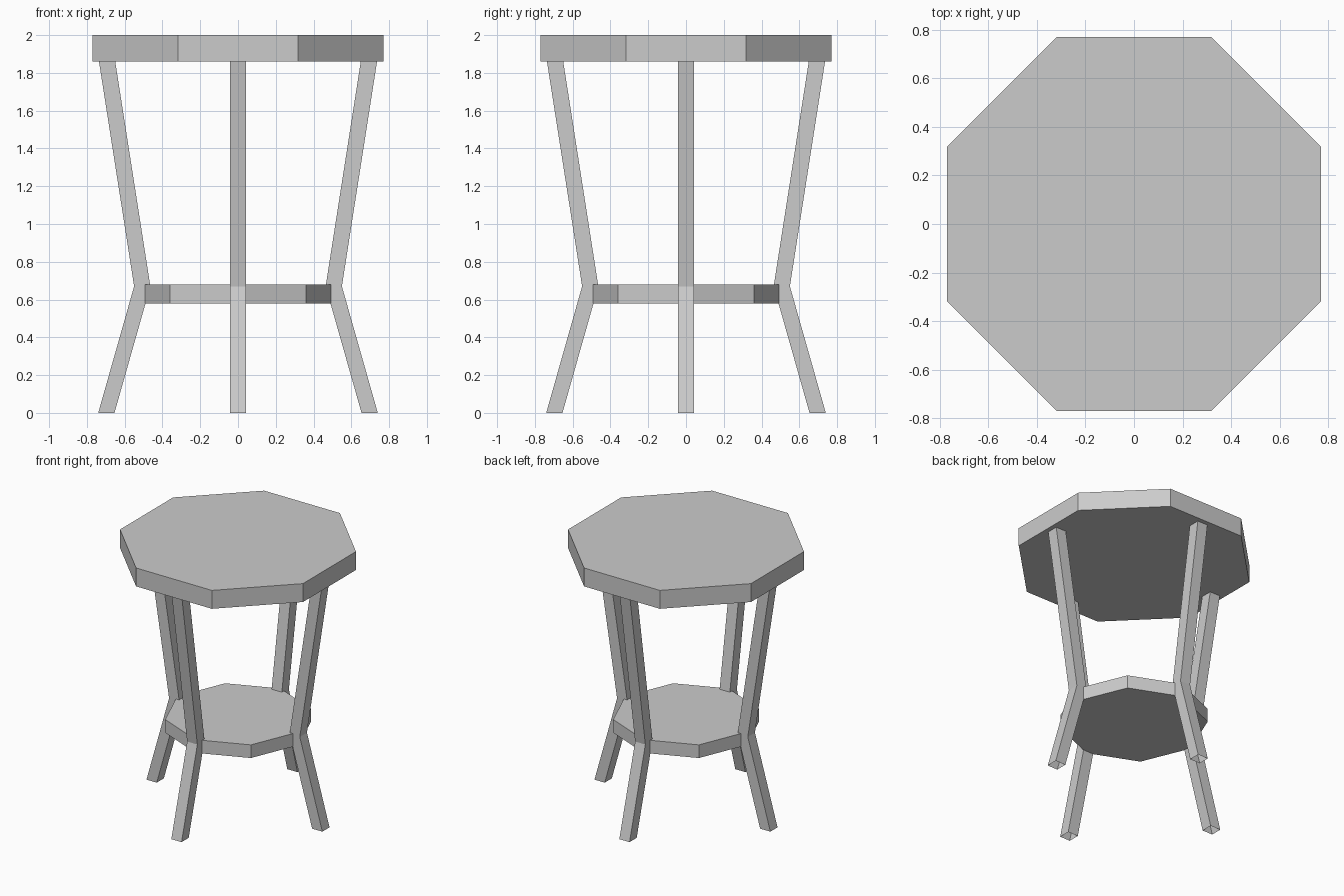
import bpy
import bmesh
from math import cos, sin, pi

old = bpy.data.objects.get("Cube")
if old:
    bpy.data.objects.remove(old, do_unlink=True)

# Single plain grey
grey = bpy.data.materials.new("plain_grey")
grey.use_nodes = True
colour = (0.6, 0.6, 0.6, 1.0)
grey.diffuse_color = colour
grey.node_tree.nodes["Principled BSDF"].inputs["Base Color"].default_value = colour


def finish(name, bm):
    bmesh.ops.recalc_face_normals(bm, faces=bm.faces)
    mesh = bpy.data.meshes.new(name)
    bm.to_mesh(mesh)
    bm.free()
    mesh.materials.append(grey)
    obj = bpy.data.objects.new(name, mesh)
    bpy.context.collection.objects.link(obj)
    return obj


def octagon_slab(name, radius, bottom, top, turn):
    bm = bmesh.new()
    ring = [bm.verts.new((radius * cos(turn + i * pi / 4),
                          radius * sin(turn + i * pi / 4), bottom))
            for i in range(8)]
    base = bm.faces.new(ring)
    grown = bmesh.ops.extrude_face_region(bm, geom=[base], use_keep_orig=True)
    raised = [v for v in grown["geom"] if isinstance(v, bmesh.types.BMVert)]
    bmesh.ops.translate(bm, verts=raised, vec=(0, 0, top - bottom))
    return finish(name, bm)


def bent_leg(name, angle):
    # Square section swept down through the knee, open at both ends
    half = 0.043
    bm = bmesh.new()
    rings = []
    for centre, z in ((0.697, 0.0), (0.507, 0.67), (0.693, 1.86)):
        rings.append([bm.verts.new((centre + sx * half, sy * half, z))
                      for sx, sy in ((-1, -1), (1, -1), (1, 1), (-1, 1))])
    for low, high in zip(rings, rings[1:]):
        for i in range(4):
            j = (i + 1) % 4
            bm.faces.new((low[i], low[j], high[j], high[i]))
    leg = finish(name, bm)
    leg.rotation_euler.z = angle
    return leg


# Top with flat sides facing the axes, shelf with corners at the legs
octagon_slab("table_top", 0.833, 1.86, 2.0, pi / 8)
octagon_slab("lower_shelf", 0.51, 0.58, 0.68, 0.0)

# Four splayed legs
for index, side in enumerate(("left", "back", "right", "front")):
    bent_leg(side + "_leg", index * pi / 2)
